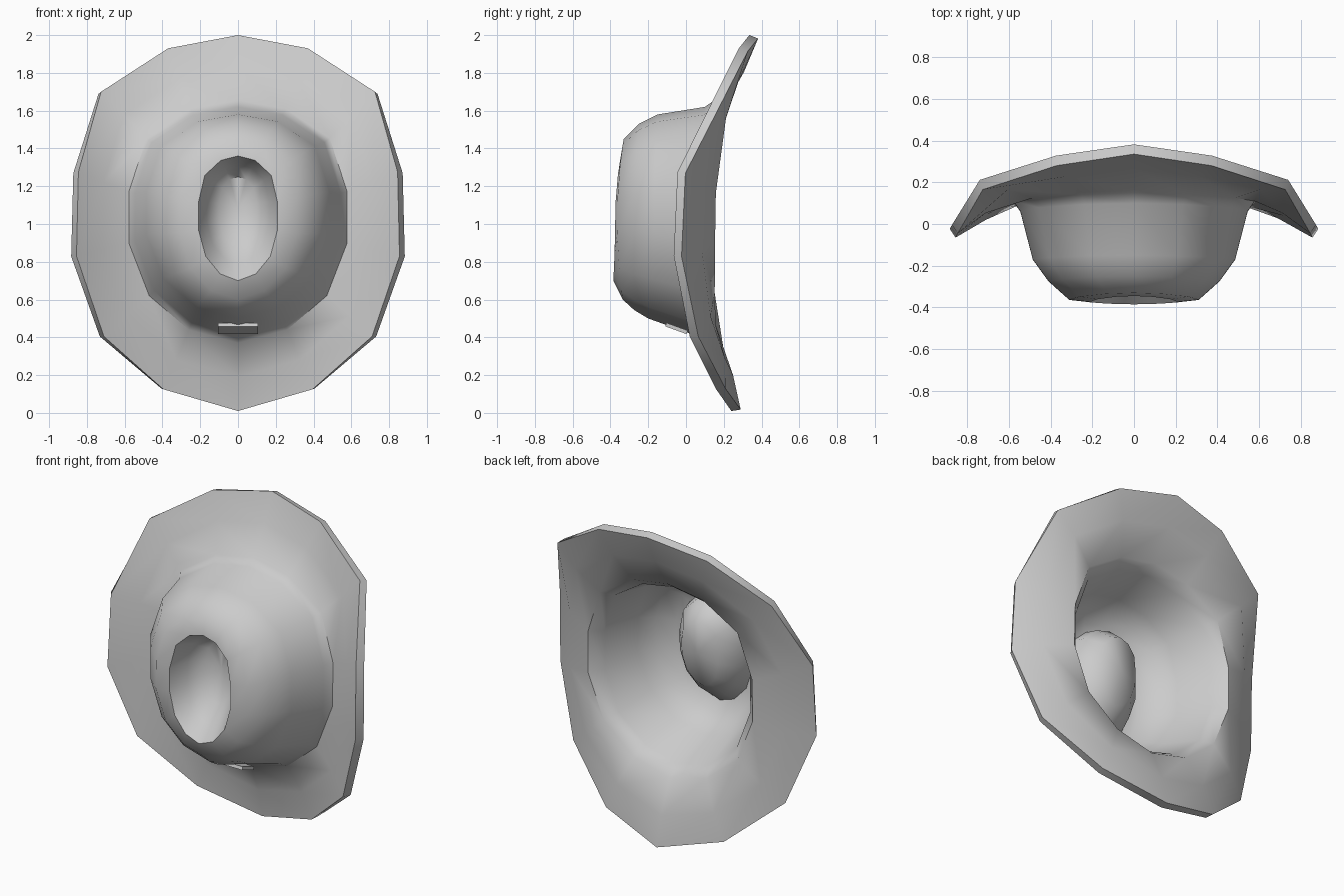
import bpy, bmesh, math
from mathutils import Vector

if "Cube" in bpy.data.objects:
    bpy.data.objects.remove(bpy.data.objects["Cube"])

# Half outlines (x, z, y) from top to bottom; mirrored into 14-sided rings
RIM = [(0, 2.0, .335), (.37, 1.93, .28), (.725, 1.70, .165), (.845, 1.275, -.045),
       (.855, .83, -.065), (.71, .405, .02), (.395, .125, .16), (0, .01, .24)]
BASE = [(0, 1.655, .15), (.25, 1.61, .14), (.485, 1.455, .125), (.578, 1.17, .11),
        (.578, .90, .105), (.47, .62, .105), (.26, .44, .115), (0, .37, .12)]


def mirror(half):
    pts = [Vector((x, y, z)) for x, z, y in half]
    return pts + [Vector((-p.x, p.y, p.z)) for p in pts[-2:0:-1]]


def ring(w, z_bot, z_top, y_bot, y_side, y_top):
    """Crown ring with the outline of the base, bent to three depths."""
    pts = []
    for x, z, _ in BASE:
        n = (z - 1.0125) / .6425
        y = y_side + ((y_top if n > 0 else y_bot) - y_side) * n * n
        pts.append((w * x / .578, (z_bot + z_top) / 2 + n * (z_top - z_bot) / 2, y))
    return mirror(pts)


# Brim, crown and crown dent as one lofted skin
rim, base = mirror(RIM), mirror(BASE)
mid = [a.lerp(b, .5) + Vector((0, .02, 0)) for a, b in zip(rim, base)]
rings = [rim, mid, base,
         ring(.545, .41, 1.62, .05, .06, .10),
         ring(.485, .50, 1.58, -.20, -.17, -.15),
         ring(.41, .545, 1.53, -.275, -.275, -.25),
         ring(.31, .60, 1.45, -.335, -.365, -.33),
         ring(.21, .70, 1.36, -.385, -.375, -.345),
         ring(.165, .79, 1.315, -.30, -.26, -.24),
         ring(.10, .88, 1.25, -.21, -.18, -.16)]
bm = bmesh.new()
loops = [[bm.verts.new(p) for p in r] for r in rings]
for a, b in zip(loops, loops[1:]):
    for k in range(14):
        j = (k + 1) % 14
        bm.faces.new((a[k], b[k], b[j], a[j]))
tip = bm.verts.new((0, -.165, 1.08))
for k in range(14):
    bm.faces.new((loops[-1][k], tip, loops[-1][(k + 1) % 14]))
mesh = bpy.data.meshes.new("hat")
bm.to_mesh(mesh)
bm.free()
hat = bpy.data.objects.new("hat", mesh)
bpy.context.collection.objects.link(hat)

# Felt thickness
s = hat.modifiers.new("thickness", 'SOLIDIFY')
s.thickness, s.offset = .05, -1
bpy.context.view_layer.objects.active = hat
hat.select_set(True)
bpy.ops.object.modifier_apply(modifier="thickness")
bpy.ops.object.shade_smooth_by_angle(angle=math.radians(50))

# Small tab on the lower side of the crown
bpy.ops.mesh.primitive_cube_add(size=1, location=(0, -.05, .447),
                                rotation=(math.radians(-20), 0, 0))
tab = bpy.context.object
tab.name = "band_tab"
tab.scale = (.21, .12, .02)
